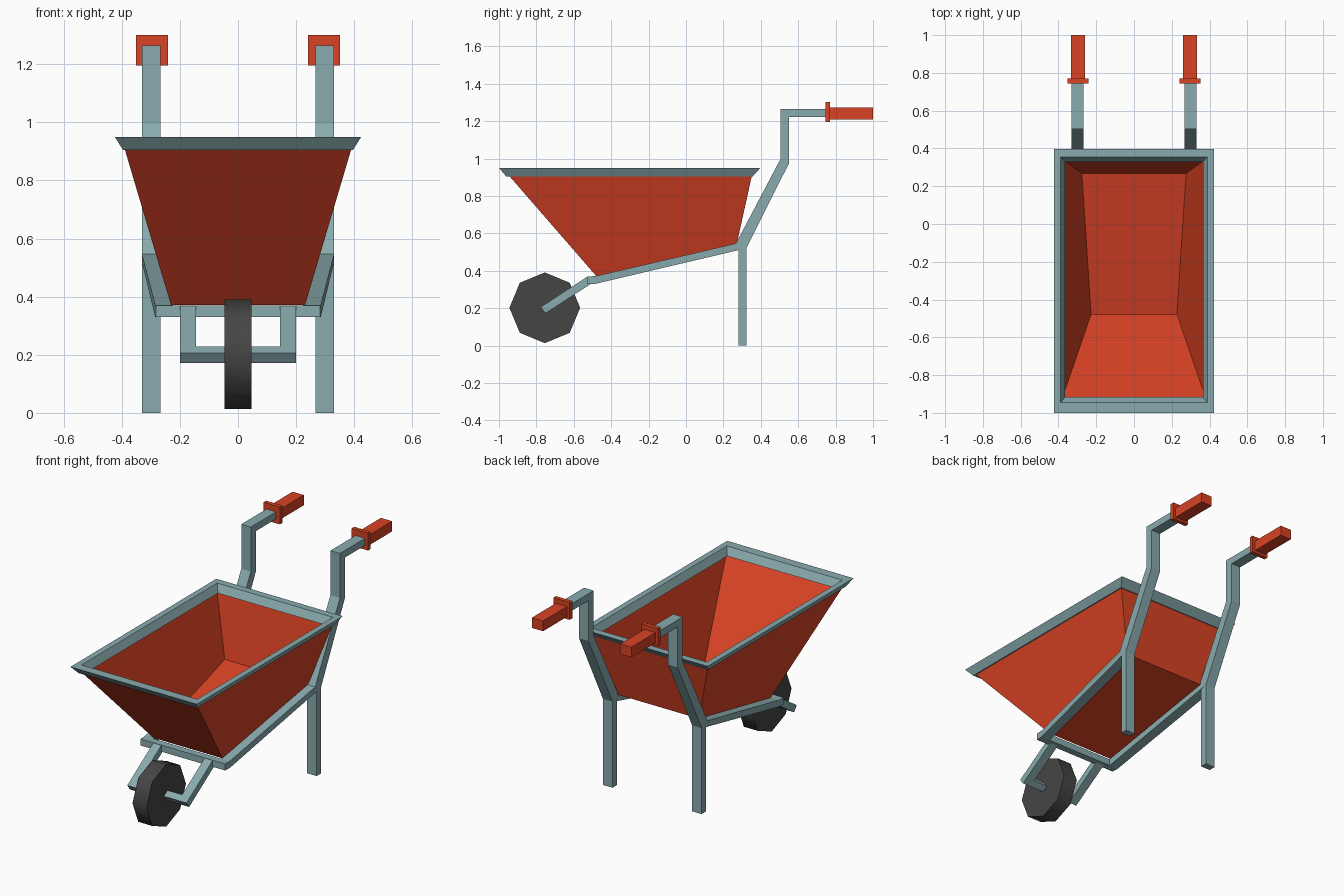
import bpy, bmesh, math

if "Cube" in bpy.data.objects:
    bpy.data.objects.remove(bpy.data.objects["Cube"])


def material(name, rgb):
    m = bpy.data.materials.new(name)
    m.diffuse_color = (*rgb, 1)
    m.use_nodes = True
    m.node_tree.nodes["Principled BSDF"].inputs["Base Color"].default_value = m.diffuse_color
    return m


RED = material("red paint", (0.69, 0.055, 0.018))
STEEL = material("grey green steel", (0.25, 0.405, 0.42))
RUBBER = material("dark rubber", (0.06, 0.06, 0.06))


def finish(name, bm, mat, mirror=False):
    bmesh.ops.recalc_face_normals(bm, faces=bm.faces)
    me = bpy.data.meshes.new(name)
    bm.to_mesh(me)
    bm.free()
    me.materials.append(mat)
    ob = bpy.data.objects.new(name, me)
    bpy.context.collection.objects.link(ob)
    if mirror:
        ob.modifiers.new("mirror", 'MIRROR').use_mirror_merge = False
    return ob


def loft(name, rings, mat, caps=(True, True), closed=False, mirror=False):
    """Skin a list of equal point rings."""
    bm = bmesh.new()
    vs = [[bm.verts.new(p) for p in r] for r in rings]
    n = len(vs[0])
    pairs = list(zip(vs, vs[1:])) + ([(vs[-1], vs[0])] if closed else [])
    for a, b in pairs:
        for i in range(n):
            j = (i + 1) % n
            bm.faces.new((a[i], a[j], b[j], b[i]))
    for ring, cap in zip((vs[0], vs[-1]), caps):
        if cap and not closed:
            bm.faces.new(ring)
    return finish(name, bm, mat, mirror)


def bar(name, stations, mat, mirror=True):
    """Bar from stations: inner x, outer x, upper (y, z), lower (y, z)."""
    rings = [[(a, *u), (b, *u), (b, *l), (a, *l)] for a, b, u, l in stations]
    return loft(name, rings, mat, mirror=mirror)


def box(name, x, y, z, mat, mirror=True):
    return bar(name, [(x[0], x[1], (yy, z[1]), (yy, z[0])) for yy in y], mat, mirror)


def rect(x, y0, y1, z):
    return [(-x, y0, z), (x, y0, z), (x, y1, z), (-x, y1, z)]


# Tray: thin open shell with a sloping floor
floor = [(-0.231, -0.48, 0.372), (0.231, -0.48, 0.372),
         (0.28, 0.272, 0.545), (-0.28, 0.272, 0.545)]
tray = loft("tray", [rect(0.39, -0.946, 0.352, 0.908), floor], RED, caps=(False, True))
shell = tray.modifiers.new("thickness", 'SOLIDIFY')
shell.thickness = 0.008
shell.offset = -1

# Rim around the tray
loft("tray_rim", [rect(0.424, -1.0, 0.398, 0.95), rect(0.396, -0.962, 0.357, 0.905),
                  rect(0.365, -0.917, 0.329, 0.905), rect(0.388, -0.945, 0.355, 0.95)],
     STEEL, closed=True)

# Side rails that run on into the handles
bar("side_rail_and_handle", [
    (0.223, 0.283, (-0.528, 0.37), (-0.528, 0.33)),
    (0.225, 0.285, (-0.485, 0.371), (-0.485, 0.33)),
    (0.267, 0.331, (0.267, 0.546), (0.322, 0.52)),
    (0.267, 0.331, (0.504, 0.995), (0.552, 0.977)),
    (0.267, 0.331, (0.504, 1.265), (0.552, 1.222)),
    (0.267, 0.331, (0.76, 1.265), (0.76, 1.222))], STEEL)
box("front_crossbar", (-0.23, 0.23), (-0.528, -0.485), (0.33, 0.37), STEEL, mirror=False)
box("rear_leg", (0.267, 0.331), (0.281, 0.323), (0, 0.548), STEEL)

# Handle grips
box("grip", (0.259, 0.334), (0.765, 1.0), (1.21, 1.272), RED)
box("grip_flange", (0.241, 0.351), (0.745, 0.77), (1.196, 1.301), RED)

# Wheel fork and axle
bar("wheel_fork", [(0.145, 0.199, (-0.777, 0.206), (-0.752, 0.172)),
                   (0.145, 0.199, (-0.525, 0.37), (-0.505, 0.332))], STEEL)
section = [(-0.777, 0.206), (-0.752, 0.172), (-0.719, 0.195), (-0.743, 0.229)]
loft("axle", [[(x, y, z) for y, z in section] for x in (-0.198, 0.198)], STEEL)

# Eight-sided wheel with a smooth tread and flat sides
wheel = loft("wheel", [[(x, -0.755 + 0.189 * math.sin(i * math.pi / 4),
                         0.202 + 0.189 * math.cos(i * math.pi / 4)) for i in range(8)]
                       for x in (-0.047, 0.047)], RUBBER)
for p in wheel.data.polygons:
    p.use_smooth = abs(p.normal.x) < 0.5
